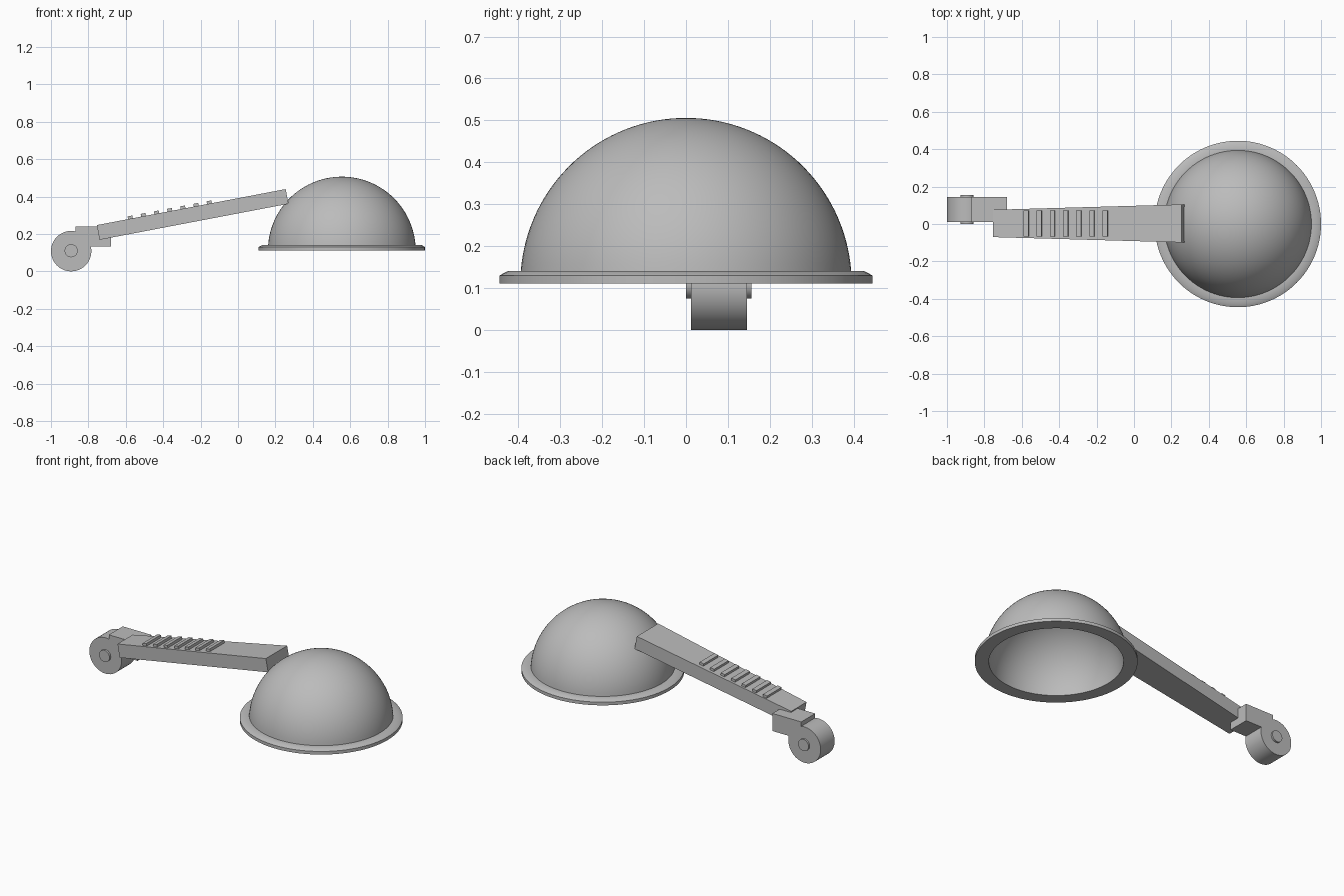
import bpy
import bmesh
from math import sin, cos, asin, pi, radians
from mathutils import Matrix, Vector

cube = bpy.data.objects.get("Cube")
if cube:
    bpy.data.objects.remove(cube, do_unlink=True)

grey = bpy.data.materials.new("plain_grey")
grey.use_nodes = True
grey.diffuse_color = (0.5, 0.5, 0.5, 1)
grey.node_tree.nodes["Principled BSDF"].inputs["Base Color"].default_value = (0.5, 0.5, 0.5, 1)


def finish(name, bm, matrix=Matrix(), smooth=False):
    bmesh.ops.recalc_face_normals(bm, faces=bm.faces)
    mesh = bpy.data.meshes.new(name)
    bm.to_mesh(mesh)
    bm.free()
    mesh.materials.append(grey)
    obj = bpy.data.objects.new(name, mesh)
    obj.matrix_world = matrix
    bpy.context.collection.objects.link(obj)
    if smooth:
        bpy.ops.object.select_all(action='DESELECT')
        obj.select_set(True)
        bpy.context.view_layer.objects.active = obj
        bpy.ops.object.shade_smooth_by_angle(angle=radians(30))
    return obj


def box(name, low, high, matrix=Matrix(), end_scale=1.0):
    """Box between two corners; end_scale widens its +x end."""
    low, high = Vector(low), Vector(high)
    mid = (low + high) / 2
    bm = bmesh.new()
    bmesh.ops.create_cube(bm, size=1)
    for v in bm.verts:
        if v.co.x > 0:
            v.co.y *= end_scale
        v.co = mid + v.co * (high - low)
    return finish(name, bm, matrix)


def lathe(name, profile, matrix, steps=96):
    """Spin a closed (radius, z) profile around z."""
    bm = bmesh.new()
    verts = [bm.verts.new((r, 0, z)) for r, z in profile]
    edges = [bm.edges.new((a, b)) for a, b in zip(verts, verts[1:] + verts[:1])]
    bmesh.ops.spin(bm, geom=verts + edges, cent=(0, 0, 0), axis=(0, 0, 1),
                   angle=2 * pi, steps=steps, use_duplicate=False)
    bmesh.ops.remove_doubles(bm, verts=bm.verts, dist=1e-5)
    bmesh.ops.dissolve_degenerate(bm, edges=bm.edges, dist=1e-6)
    return finish(name, bm, matrix, smooth=True)


def cylinder(name, radius, y0, y1, x, z, sides=64):
    bm = bmesh.new()
    bmesh.ops.create_cone(bm, cap_ends=True, segments=sides, radius1=radius,
                          radius2=radius, depth=y1 - y0)
    matrix = Matrix.Translation((x, (y0 + y1) / 2, z)) @ Matrix.Rotation(pi / 2, 4, 'X')
    return finish(name, bm, matrix, smooth=True)


def arc(radius, start, end, count):
    angles = [start + (end - start) * i / count for i in range(count + 1)]
    return [(radius * cos(a), radius * sin(a)) for a in angles]


# Hollow dome with a chamfered rim
outer, inner, rim, rim_height = 0.395, 0.368, 0.445, 0.03
outer_arc = arc(outer, pi / 2, asin(rim_height / outer), 32)
inner_arc = arc(inner, 0, pi / 2, 32)
rim_edge = [(rim - 0.02, rim_height), (rim, 0.019), (rim, 0)]
lathe("dome_shell", outer_arc + rim_edge + inner_arc, Matrix.Translation((0.555, 0, 0.111)))

# Sloping arm, wider at the dome end
slope = Matrix.Translation((-0.755, 0.003, 0.247)) @ Matrix.Rotation(radians(-10.8), 4, 'Y')
box("arm", (0, -0.073, -0.08), (1.028, 0.073, 0), slope, end_scale=1.39)

# Grip ridges across the top of the arm
for i in range(7):
    x = 0.183 + 0.0717 * i
    box(f"grip_ridge_{i + 1}", (x - 0.013, -0.069, -0.005), (x + 0.013, 0.069, 0.015), slope)

# Hinge block, barrel and pin
box("hinge_block", (-0.87, 0.012, 0.134), (-0.678, 0.145, 0.24))
cylinder("hinge_barrel", 0.108, 0.012, 0.145, -0.892, 0.108)
cylinder("hinge_pin", 0.035, 0, 0.156, -0.892, 0.11, sides=40)
